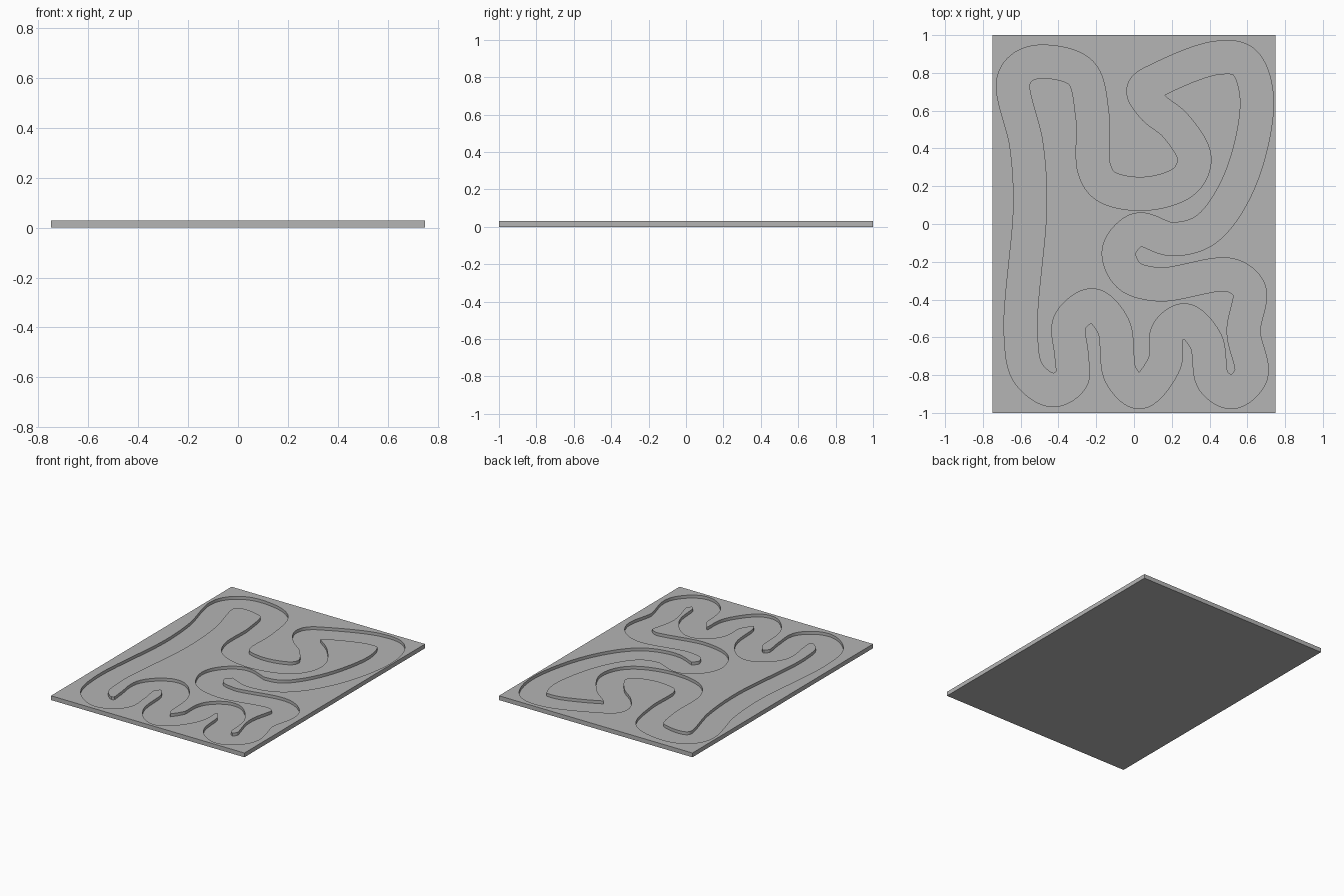
import bpy
import bmesh
from mathutils import Vector, kdtree

cube = bpy.data.objects.get("Cube")
if cube:
    bpy.data.objects.remove(cube, do_unlink=True)

TOP = 0.03
FLOOR = 0.009
HALF_WIDTH = 0.0875
UNIT = 0.01   # the path points below are in hundredths

# Centre line of the winding channel, clockwise from the back right corner
centre_line = [
    (-64, 75), (-59, 83), (-48, 86), (-28, 80), (-22, 57), (-21, 29), (-15, 20),
    (6, 16), (27, 23), (32, 35), (22, 52), (10, 62), (5, 71), (14, 77), (44, 88),
    (58, 86), (65, 67), (56, 23), (38, -3), (20, -8), (2, -3), (-8, -14),
    (-3, -27), (13, -32), (51, -27), (61, -35), (58, -57), (62, -80), (52, -89),
    (42, -83), (38, -62), (27, -51), (18, -57), (16, -74), (3, -89), (-7, -80),
    (-11, -54), (-22, -43), (-34, -52), (-33, -70), (-33, -82), (-43, -88),
    (-56, -79), (-60, -58), (-55, 10), (-57, 42),
]


def spline_span(a, b, c, d, steps):
    """Centripetal spline points from b up to, but not including, c."""
    ta = 0.0
    tb = ta + (b - a).length ** 0.5
    tc = tb + (c - b).length ** 0.5
    td = tc + (d - c).length ** 0.5

    def blend(p, q, tp, tq, t):
        return p.lerp(q, (t - tp) / (tq - tp))

    for i in range(steps):
        t = tb + (tc - tb) * i / steps
        ab, bc, cd = blend(a, b, ta, tb, t), blend(b, c, tb, tc, t), blend(c, d, tc, td, t)
        yield blend(blend(ab, bc, ta, tc, t), blend(bc, cd, tb, td, t), tb, tc, t)


def smooth_path(points, steps=12):
    """Closed smooth curve through the points."""
    pts = [Vector((x, y, 0)) * UNIT for x, y in points]
    path = []
    for i in range(len(pts)):
        span = [pts[(i + k) % len(pts)] for k in range(4)]
        path.extend(spline_span(*span, steps))
    return path


def offset_path(path, distance):
    """Parallel curve, with the loops that form at tight bends trimmed off."""
    tree = kdtree.KDTree(len(path))
    for i, p in enumerate(path):
        tree.insert(p, i)
    tree.balance()
    kept = []
    for i, p in enumerate(path):
        along = (path[(i + 1) % len(path)] - path[i - 1]).normalized()
        q = p + Vector((-along.y, along.x, 0)) * distance
        clear = tree.find(q)[2] > abs(distance) - 0.0001
        if clear and (not kept or (q - kept[-1]).length > 0.003):
            kept.append(q)
    return kept


def add_loop(bm, outline, z):
    verts = [bm.verts.new((p.x, p.y, z)) for p in outline]
    edges = [bm.edges.new((v, w)) for v, w in zip(verts, verts[1:] + verts[:1])]
    return verts, edges


def add_walls(bm, lower, upper):
    """Quads joining two matching loops."""
    low, up = lower[0], upper[0]
    for i in range(len(low)):
        bm.faces.new((low[i - 1], low[i], up[i], up[i - 1]))


def fill(bm, *loops):
    """Flat face between nested loops."""
    edges = [e for loop in loops for e in loop[1]]
    bmesh.ops.triangle_fill(bm, edges=edges, use_beauty=True, normal=(0, 0, 1))


# Grey material
grey = bpy.data.materials.new("plain grey")
colour = (0.46, 0.46, 0.46, 1.0)
grey.use_nodes = True
grey.diffuse_color = colour
grey.node_tree.nodes["Principled BSDF"].inputs["Base Color"].default_value = colour

# Plate outline and the two edges of the channel
border = [Vector((x, y, 0)) for x, y in ((-0.75, -1), (0.75, -1), (0.75, 1), (-0.75, 1))]
path = smooth_path(centre_line)
outer = offset_path(path, HALF_WIDTH)
inner = offset_path(path, -HALF_WIDTH)

bm = bmesh.new()
border_low, border_top = add_loop(bm, border, 0), add_loop(bm, border, TOP)
outer_low, outer_top = add_loop(bm, outer, FLOOR), add_loop(bm, outer, TOP)
inner_low, inner_top = add_loop(bm, inner, FLOOR), add_loop(bm, inner, TOP)

fill(bm, border_top, outer_top)     # surrounding rim
fill(bm, outer_low, inner_low)      # channel floor
fill(bm, inner_top)                 # central island
bm.faces.new(border_low[0])         # underside
for low, top in ((border_low, border_top), (outer_low, outer_top), (inner_low, inner_top)):
    add_walls(bm, low, top)
bmesh.ops.recalc_face_normals(bm, faces=bm.faces[:])

mesh = bpy.data.meshes.new("channel_plate")
bm.to_mesh(mesh)
bm.free()
mesh.materials.append(grey)
plate = bpy.data.objects.new("channel_plate", mesh)
bpy.context.collection.objects.link(plate)

# Smooth the curved walls, keep the rims sharp
bpy.ops.object.select_all(action="DESELECT")
plate.select_set(True)
bpy.context.view_layer.objects.active = plate
bpy.ops.object.shade_smooth_by_angle()
